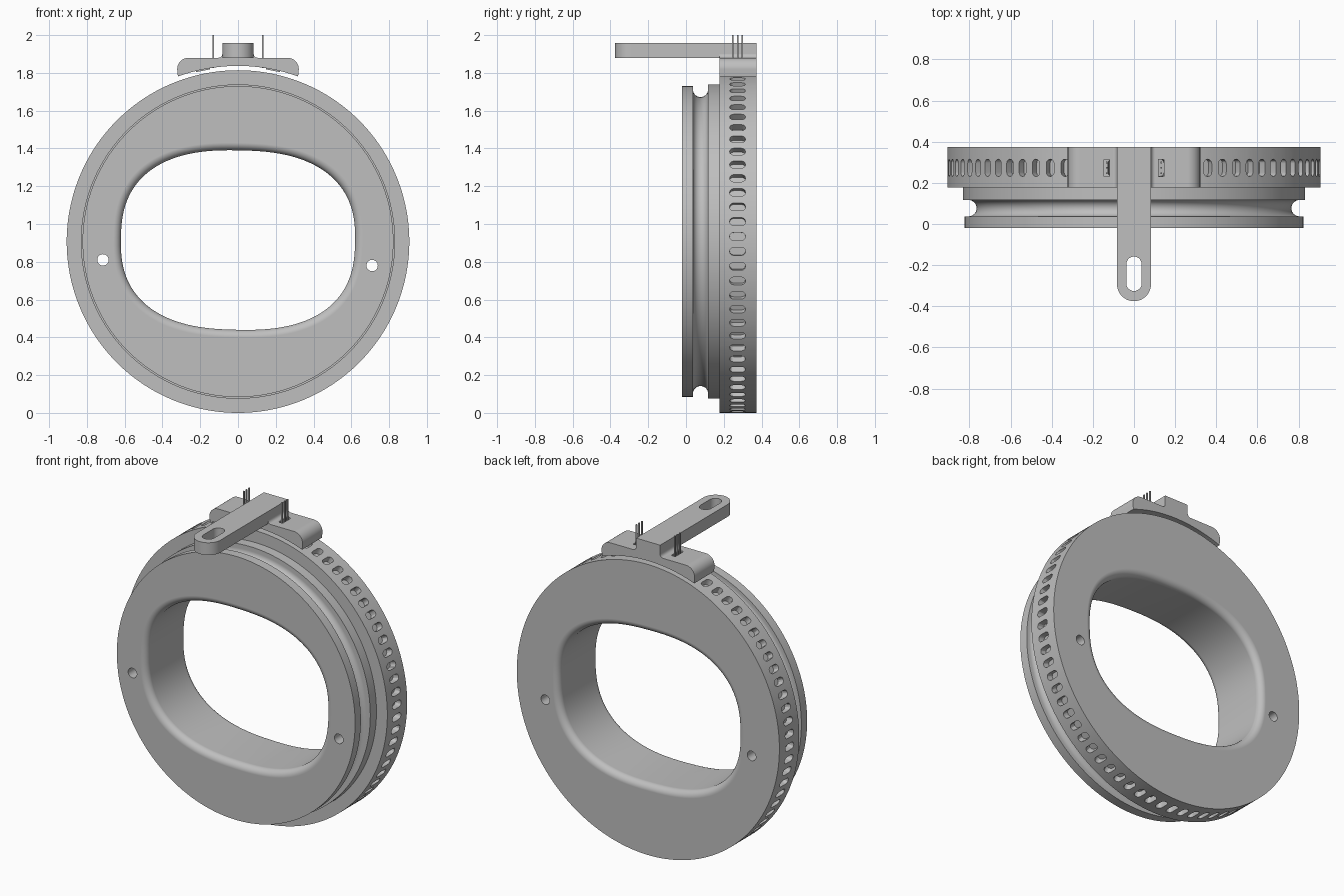
import bpy, bmesh
from math import sin, cos, pi, radians, copysign
from mathutils import Matrix, Vector

cube = bpy.data.objects.get("Cube")
if cube:
    bpy.data.objects.remove(cube, do_unlink=True)

grey = bpy.data.materials.new("plain grey")
grey.use_nodes = True
colour = (0.52, 0.52, 0.52, 1)
grey.diffuse_color = colour
grey.node_tree.nodes["Principled BSDF"].inputs["Base Color"].default_value = colour

CZ = 0.907            # wheel axis height
R = 0.907             # flange radius
FRONT, STEP, BACK = -0.02, 0.178, 0.374


def loft(bm, rings):
    """Skin a list of equal closed rings and cap both ends."""
    rows = [[bm.verts.new(p) for p in ring] for ring in rings]
    n = len(rows[0])
    for a, b in zip(rows, rows[1:]):
        for i in range(n):
            j = (i + 1) % n
            bm.faces.new((a[i], a[j], b[j], b[i]))
    bm.faces.new(rows[0][::-1])
    bm.faces.new(rows[-1])


def make(name, bm):
    bmesh.ops.recalc_face_normals(bm, faces=bm.faces[:])
    mesh = bpy.data.meshes.new(name)
    bm.to_mesh(mesh)
    bm.free()
    mesh.materials.append(grey)
    ob = bpy.data.objects.new(name, mesh)
    bpy.context.collection.objects.link(ob)
    return ob


def activate(ob):
    bpy.ops.object.select_all(action="DESELECT")
    ob.select_set(True)
    bpy.context.view_layer.objects.active = ob


def cut(ob, bm):
    cutter = make("cutter", bm)
    cutter.hide_render = True
    mod = ob.modifiers.new("cut", "BOOLEAN")
    mod.operation, mod.solver, mod.object = "DIFFERENCE", "EXACT", cutter
    activate(ob)
    bpy.ops.object.modifier_apply(modifier=mod.name)
    bpy.data.objects.remove(cutter, do_unlink=True)


def finish(ob):
    activate(ob)
    bpy.ops.object.shade_smooth_by_angle(angle=radians(30))
    mod = ob.modifiers.new("clean normals", "WEIGHTED_NORMAL")
    mod.keep_sharp = True


def circle(r, y, x=0, z=CZ, n=192):
    return [(x + r * cos(2 * pi * i / n), y, z + r * sin(2 * pi * i / n)) for i in range(n)]


def arc(cx, cy, r, a, b, n):
    """Points on an arc from angle a to b in degrees."""
    angles = [radians(a + (b - a) * i / n) for i in range(n + 1)]
    return [(cx + r * cos(t), cy + r * sin(t)) for t in angles]


def stadium(cx, cy, half, r, n=10):
    """Slot outline, long along the second axis."""
    return arc(cx, cy + half, r, 0, 180, n) + arc(cx, cy - half, r, 180, 360, n)


def box(bm, size, matrix):
    bmesh.ops.create_cube(bm, size=1, matrix=matrix @ Matrix.Diagonal((*size, 1)))


# Wheel: grooved pulley in front, wider flange behind
profile = [(0.823, FRONT), (0.823, 0.037)]
profile += [(r, y) for y, r in arc(0.077, 0.805, 0.04, 180, 360, 14)]
profile += [(0.832, 0.117), (0.832, STEP), (R, STEP), (R, BACK)]
bm = bmesh.new()
loft(bm, [circle(r, y) for r, y in profile])
wheel = make("wheel", bm)

# Rounded hand opening with softened rims, slightly turned
tilt = radians(-1.2)


def opening(grow, y, n=128):
    ring = []
    for i in range(n):
        t = 2 * pi * i / n
        u = (0.62 + grow) * copysign(abs(cos(t)) ** 0.8, cos(t))
        v = (0.475 + grow) * copysign(abs(sin(t)) ** 0.8, sin(t))
        ring.append((u * cos(tilt) - v * sin(tilt), y, 0.915 + u * sin(tilt) + v * cos(tilt)))
    return ring


F = 0.04
steps = [radians(15 * k) for k in range(7)]
rim = [(F * (1 - sin(t)), F * (1 - cos(t))) for t in steps]
rings = [opening(F, FRONT - 0.05)]
rings += [opening(g, FRONT + d) for g, d in rim]
rings += [opening(g, BACK - d) for g, d in reversed(rim)]
rings += [opening(F, BACK + 0.05)]
bm = bmesh.new()
loft(bm, rings)

# Two through holes beside the opening
for x, z in ((-0.715, 0.81), (0.71, 0.78)):
    loft(bm, [circle(0.03, y, x, z, 32) for y in (FRONT - 0.05, BACK + 0.05)])
cut(wheel, bm)

# Ring of shallow slots around the flange
bm = bmesh.new()
slot = stadium(0, 0.273, 0.021, 0.021, 6)
for k in range(72):
    a = radians(1.7 + 5 * k)
    out, side = Vector((cos(a), 0, sin(a))), Vector((-sin(a), 0, cos(a)))
    loft(bm, [[out * r + side * u + Vector((0, y, CZ)) for u, y in slot] for r in (R - 0.04, R + 0.03)])
cut(wheel, bm)
finish(wheel)

# Shoe: curved saddle over the flange, with a filleted boss
ARM, TOP, ARM_TOP = 0.083, 1.88, 1.957
half = arc(ARM + 0.02, TOP + 0.02, 0.02, 180, 270, 5)
half += arc(0.262, TOP - 0.06, 0.06, 90, 0, 8)
under = arc(0, CZ, 0.93, 70, 110, 28)
outline = half + under + [(-x, z) for x, z in reversed(half)]
bm = bmesh.new()
loft(bm, [[(x, y, z) for x, z in outline] for y in (STEP, BACK)])
shoe = make("shoe", bm)

bm = bmesh.new()
for s in (-1, 1):
    box(bm, (0.028, 0.083, 0.3), Matrix.Translation((s * 0.132, 0.273, 1.85)))
cut(shoe, bm)
finish(shoe)

# Arm: flat bar with a round end and a long slot
bm = bmesh.new()
plan = arc(0, -0.375 + ARM, ARM, 180, 360, 24) + [(ARM, BACK), (-ARM, BACK)]
loft(bm, [[(x, y, z) for x, y in plan] for z in (TOP, ARM_TOP)])
arm = make("arm", bm)
bm = bmesh.new()
loft(bm, [[(x, y, z) for x, y in stadium(0, -0.242, 0.047, 0.037)] for z in (TOP - 0.1, ARM_TOP + 0.1)])
cut(arm, bm)
finish(arm)

# Sensors under the shoe with three upright pins each
for s, side in ((-1, "right"), (1, "left")):
    bm = bmesh.new()
    turn = Matrix.Rotation(s * radians(11.5), 4, "Y")
    box(bm, (0.075, 0.08, 0.018), Matrix.Translation((0, 0.273, CZ)) @ turn @ Matrix.Translation((0, 0, 0.932)))
    make(side + "_sensor", bm)
    bm = bmesh.new()
    for k in (-1, 0, 1):
        box(bm, (0.008, 0.008, 0.175), Matrix.Translation((s * 0.132, 0.273 + k * 0.026, 1.9125)))
    make(side + "_pins", bm)
